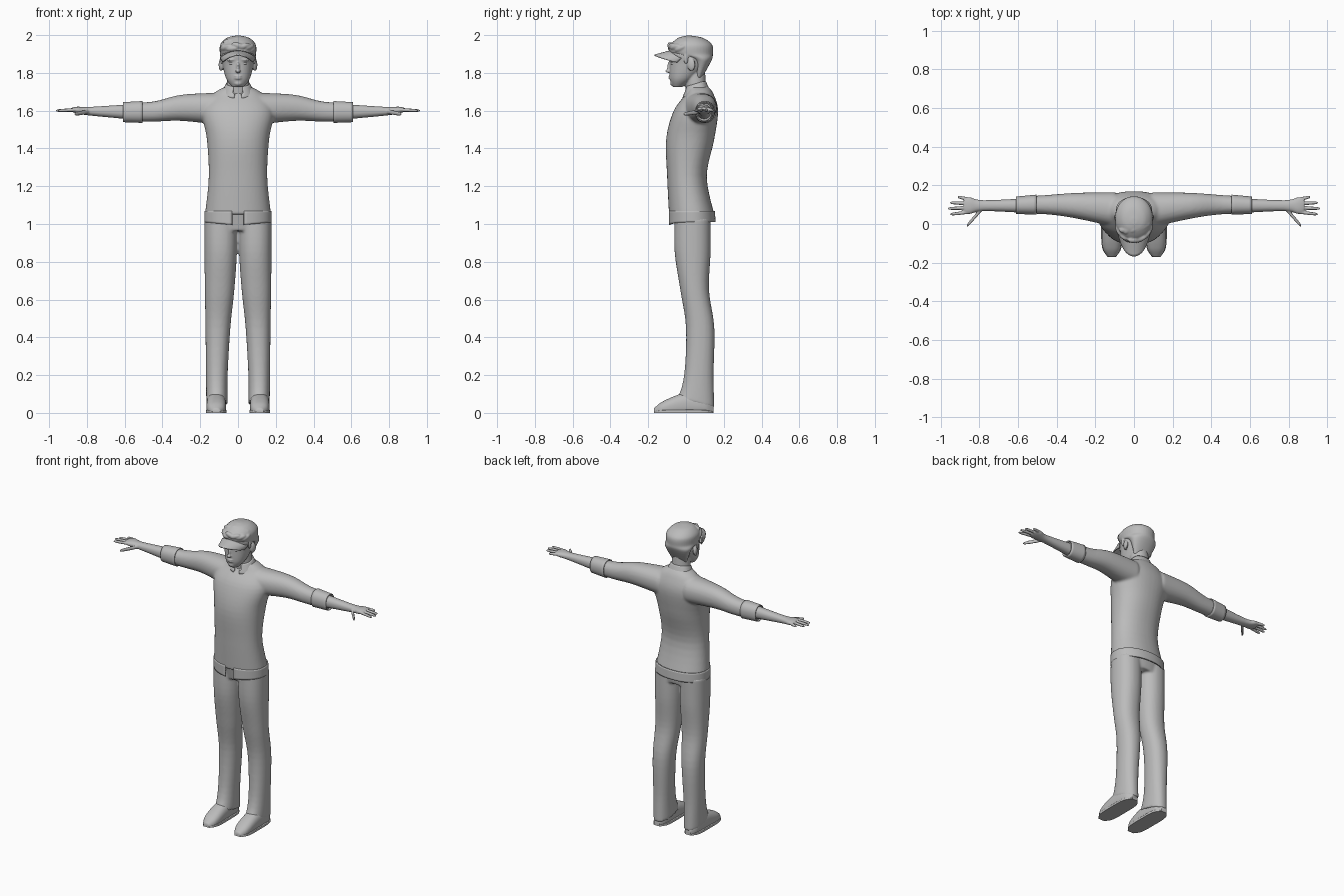
import bpy, bmesh, math, random
from mathutils import Matrix, Vector

if "Cube" in bpy.data.objects:
    bpy.data.objects.remove(bpy.data.objects["Cube"])

random.seed(4)
shade = (.5, .5, .5, 1)
grey = bpy.data.materials.new("plain_grey")
grey.use_nodes = True
grey.diffuse_color = shade
grey.node_tree.nodes["Principled BSDF"].inputs["Base Color"].default_value = shade


def lerp(start, end, t):
    return start + (end - start) * t


def ease(t):
    t = max(0, min(1, t))
    return t * t * (3 - 2 * t)


def level(z, half_width, front, back, x=0):
    """Horizontal cross-section: height, centre, radii."""
    return Vector((z, x, (front + back) / 2, half_width, (back - front) / 2))


def station(x, y, z, depth, height):
    """Cross-section of an arm at a distance x from the body's middle."""
    return Vector((x, y, z, depth, height))


def smooth_rings(rings, steps=5):
    """Curved interpolation between the given cross-sections."""
    result = []
    padded = [rings[0], *rings, rings[-1]]
    for before, start, end, after in zip(padded, padded[1:], padded[2:], padded[3:]):
        leave, arrive = (end - before) / 2, (after - start) / 2
        for step in range(steps):
            t = step / steps
            bend = t * (1 - t)
            result.append(lerp(start, end, ease(t)) + bend * ((1 - t) * leave - t * arrive))
    return result + [rings[-1]]


def loft(bm, axis, rings, side=1, power=2.2, count=40, caps=True):
    """Skin rounded cross-sections along an axis."""
    loops = []
    for along, centre_a, centre_b, radius_a, radius_b in smooth_rings(rings):
        loop = []
        for k in range(count):
            angle = math.tau * (k + .5) / count
            c, s = math.cos(angle), math.sin(angle)
            a = centre_a + radius_a * math.copysign(abs(c) ** (2 / power), c)
            b = centre_b + radius_b * math.copysign(abs(s) ** (2 / power), s)
            x, y, z = {"x": (along, a, b), "y": (a, along, b), "z": (a, b, along)}[axis]
            loop.append(bm.verts.new((x * side, y, z)))
        loops.append(loop)
    for low, high in zip(loops, loops[1:]):
        for k in range(count):
            bm.faces.new((low[k - 1], low[k], high[k], high[k - 1]))
    if caps:
        bm.faces.new(loops[0])
        bm.faces.new(loops[-1])


def blob(bm, centre, radii, roll=0, turn=0):
    matrix = (Matrix.Translation(centre) @ Matrix.Rotation(turn, 4, "Z")
              @ Matrix.Rotation(roll, 4, "Y") @ Matrix.Diagonal((*radii, 1)))
    bmesh.ops.create_uvsphere(bm, u_segments=20, v_segments=12, radius=1, matrix=matrix)


def finger(bm, side, base, tip, radius):
    base, tip = Vector(base), Vector(tip)
    rings = []
    for t, scale in ((0, 1), (.5, 1), (.9, .8), (1, .3)):
        rings.append(station(*lerp(base, tip, t), depth=radius * scale, height=radius * scale))
    loft(bm, "x", rings, side, power=2, count=12)


def foot(bm, side, half_width, floor, toe_top, ankle_top, corner):
    """Rounded foot outline whose upper surface rises from toe to ankle."""
    rings = []
    parts = 10
    for i in range(parts + 1):
        t = i / parts
        rounding = 1 - .6 * abs(2 * t - 1) ** 5
        top = lerp(toe_top, ankle_top, ease(t * 1.6)) * rounding
        rings.append(Vector((lerp(-.17, .145, t), .115, (top + floor) / 2,
                             half_width * rounding, (top - floor) / 2)))
    loft(bm, "y", rings, side, power=corner)


def open_front(bm, gap):
    """Remove the front centre faces of a band."""
    middles = [(face, face.calc_center_median()) for face in bm.faces]
    doomed = [face for face, middle in middles if abs(middle.x) < gap and middle.y < .04]
    bmesh.ops.delete(bm, geom=doomed, context="FACES")


def finish(bm, name, voxel=0, relax=0, thickness=0):
    bmesh.ops.recalc_face_normals(bm, faces=bm.faces)
    mesh = bpy.data.meshes.new(name)
    bm.to_mesh(mesh)
    bm.free()
    mesh.materials.append(grey)
    obj = bpy.data.objects.new(name, mesh)
    bpy.context.collection.objects.link(obj)
    bpy.ops.object.select_all(action="DESELECT")
    obj.select_set(True)
    bpy.context.view_layer.objects.active = obj
    bpy.ops.object.shade_smooth_by_angle(angle=math.radians(50))
    if thickness:
        obj.modifiers.new("thickness", "SOLIDIFY").thickness = thickness
    if voxel:
        blend = obj.modifiers.new("blend", "REMESH")
        blend.mode = "VOXEL"
        blend.voxel_size = voxel
        blend.use_smooth_shade = True
        obj.modifiers.new("relax", "SMOOTH").iterations = relax


# Shirt: body and sleeves blended into one surface
bm = bmesh.new()
hem = level(z=1.05, half_width=.175, front=-.09, back=.15)
waist = level(z=1.25, half_width=.155, front=-.1, back=.11)
chest = level(z=1.45, half_width=.165, front=-.105, back=.15)
armpit = level(z=1.6, half_width=.19, front=-.065, back=.17)
shoulder = level(z=1.69, half_width=.13, front=0, back=.145)
neckline = level(z=1.73, half_width=.06, front=.01, back=.115)
loft(bm, "z", [hem, waist, chest, armpit, shoulder, neckline])
shoulder_joint = station(x=.1, y=.075, z=1.61, depth=.09, height=.085)
upper_arm = station(x=.3, y=.095, z=1.615, depth=.066, height=.069)
elbow = station(x=.45, y=.1, z=1.595, depth=.05, height=.053)
sleeve_end = station(x=.6, y=.097, z=1.592, depth=.043, height=.05)
for side in (1, -1):
    loft(bm, "x", [shoulder_joint, upper_arm, elbow, sleeve_end], side)
finish(bm, "shirt", voxel=.008, relax=5)

# Shirt tail with a front slit
bm = bmesh.new()
tail_bottom = level(z=1.01, half_width=.178, front=-.092, back=.157)
tail_top = level(z=1.07, half_width=.178, front=-.092, back=.153)
loft(bm, "z", [tail_bottom, tail_top], count=64, caps=False)
open_front(bm, gap=.025)
for vert in bm.verts:
    if vert.co.y < 0:
        vert.co.z -= (tail_top[0] - vert.co.z) * .3 * (1 - abs(vert.co.x) / .18)
finish(bm, "shirt_tail", thickness=.008)

# Collar, lower at the front and open
bm = bmesh.new()
collar_bottom = level(z=1.7, half_width=.088, front=-.02, back=.13)
collar_top = level(z=1.755, half_width=.063, front=0, back=.106)
loft(bm, "z", [collar_bottom, collar_top], count=48, caps=False)
open_front(bm, gap=.022)
for vert in bm.verts:
    vert.co.z -= .3 * max(0, .09 - vert.co.y)
finish(bm, "collar", thickness=.007)

# Trousers: hips and two legs that narrow on the inside toward the hem
bm = bmesh.new()
hip_bottom = level(z=.965, half_width=.15, front=-.05, back=.125)
hip_top = level(z=1.07, half_width=.165, front=-.07, back=.138)
loft(bm, "z", [hip_bottom, hip_top])
for side in (1, -1):
    leg = []
    for z, front, back in ((.05, -.05, .15), (.2, -.01, .146), (.45, 0, .15),
                           (.65, -.03, .122), (.85, -.06, .13), (1.03, -.06, .13)):
        inner, outer = lerp(.055, .005, ease((z - .2) / .7)), lerp(.168, .178, ease(z))
        leg.append(level(z, (outer - inner) / 2, front, back, x=(outer + inner) / 2))
    loft(bm, "z", leg, side)
for vert in bm.verts:
    vert.co.z -= max(0, .12 - vert.co.z) * 3.4 * (vert.co.y - .05)
finish(bm, "trousers", voxel=.008, relax=4)

for side, label in ((1, "left"), (-1, "right")):
    # Shoe and sole
    bm = bmesh.new()
    foot(bm, side, half_width=.052, floor=-.02, toe_top=.06, ankle_top=.11, corner=2.4)
    for vert in bm.verts:
        vert.co.z = max(vert.co.z, .006)
    finish(bm, label + "_shoe")
    bm = bmesh.new()
    foot(bm, side, half_width=.055, floor=0, toe_top=.018, ankle_top=.018, corner=5)
    for vert in bm.verts:
        vert.co.z = 0 if vert.co.z < .007 else vert.co.z
    finish(bm, label + "_sole")

    # Rolled cuff
    bm = bmesh.new()
    cuff_start = station(x=.505, y=.1, z=1.593, depth=.052, height=.058)
    cuff_end = station(x=.61, y=.097, z=1.592, depth=.045, height=.053)
    loft(bm, "x", [cuff_start, cuff_end], side, caps=False)
    finish(bm, label + "_cuff", thickness=.006)

    # Forearm, palm, fingers and thumb
    bm = bmesh.new()
    forearm = station(x=.57, y=.095, z=1.594, depth=.037, height=.04)
    wrist = station(x=.78, y=.095, z=1.597, depth=.028, height=.023)
    palm = station(x=.85, y=.095, z=1.603, depth=.043, height=.018)
    knuckles = station(x=.88, y=.095, z=1.605, depth=.036, height=.011)
    loft(bm, "x", [forearm, wrist, palm, knuckles], side)
    for i in range(4):
        reach = .965 - .013 * (i - 1) ** 2
        finger(bm, side, (.85, .062 + .022 * i, 1.605), (reach, .05 + .03 * i, 1.6), radius=.009)
    finger(bm, side, (.79, .075, 1.595), (.865, -.01, 1.582), radius=.012)
    finish(bm, label + "_forearm_and_hand", voxel=.004, relax=2)

    # Eye
    bm = bmesh.new()
    blob(bm, (side * .033, -.068, 1.85), (.015, .013, .009))
    finish(bm, label + "_eye")

# Head: skull, neck, ears and facial features
bm = bmesh.new()
chin = level(z=1.725, half_width=.03, front=-.07, back=-.02)
jaw = level(z=1.77, half_width=.063, front=-.085, back=.045)
cheek = level(z=1.85, half_width=.083, front=-.087, back=.12)
brow = level(z=1.91, half_width=.088, front=-.088, back=.13)
crown = level(z=1.975, half_width=.05, front=-.03, back=.08)
loft(bm, "z", [chin, jaw, cheek, brow, crown], power=2.1)
neck_bottom = level(z=1.68, half_width=.062, front=0, back=.11)
neck_top = level(z=1.82, half_width=.055, front=-.01, back=.1)
loft(bm, "z", [neck_bottom, neck_top], power=2)
blob(bm, (0, -.087, 1.83), (.009, .013, .03))
blob(bm, (0, -.096, 1.81), (.014, .013, .01))
for lip in (1.782, 1.771):
    blob(bm, (0, -.083, lip), (.021, .01, .005))
blob(bm, (0, -.07, 1.745), (.022, .014, .014))
for side in (1, -1):
    blob(bm, (side * .034, -.077, 1.869), (.025, .012, .007), roll=side * .1, turn=side * .25)
    blob(bm, (side * .09, .028, 1.843), (.011, .022, .033), turn=side * -.35)
finish(bm, "head", voxel=.0045, relax=2)

# Hair: smooth back with swept locks above the visor
bm = bmesh.new()
nape = level(z=1.775, half_width=.055, front=.05, back=.085)
temple = level(z=1.865, half_width=.09, front=.03, back=.135)
hairline = level(z=1.9, half_width=.096, front=-.08, back=.142)
upper = level(z=1.95, half_width=.094, front=-.08, back=.138)
top = level(z=1.985, half_width=.06, front=-.04, back=.09)
peak = level(z=1.997, half_width=.015, front=0, back=.03)
loft(bm, "z", [nape, temple, hairline, upper, top, peak], power=2.1)
for i in range(-3, 4):
    angle = .4 * i
    spot = (.084 * math.sin(angle), -.083 * math.cos(angle), 1.937 + random.uniform(-.01, .01))
    blob(bm, spot, (.034, .016, .015), roll=random.uniform(-.5, .5), turn=angle)
for i in range(8):
    x = random.uniform(-.065, .065)
    spot = (x, random.uniform(-.055, 0), 1.982 - abs(x) * .25)
    blob(bm, spot, (.04, .016, .012), roll=6 * x, turn=random.uniform(0, 1.2))
for side in (1, -1):
    blob(bm, (side * .086, 0, 1.88), (.009, .013, .035))
finish(bm, "hair", voxel=.005, relax=1)

# Curved visor, drooping at both sides
bm = bmesh.new()
bmesh.ops.create_grid(bm, x_segments=24, y_segments=6, size=1)
for vert in bm.verts:
    angle, out = vert.co.x * 1.3, (vert.co.y + 1) / 2
    across = math.sin(angle)
    vert.co = (across * lerp(.092, .078, out), -math.cos(angle) * lerp(.085, .166, out),
               1.912 - .022 * out - .035 * across ** 2)
finish(bm, "visor", thickness=.007)
